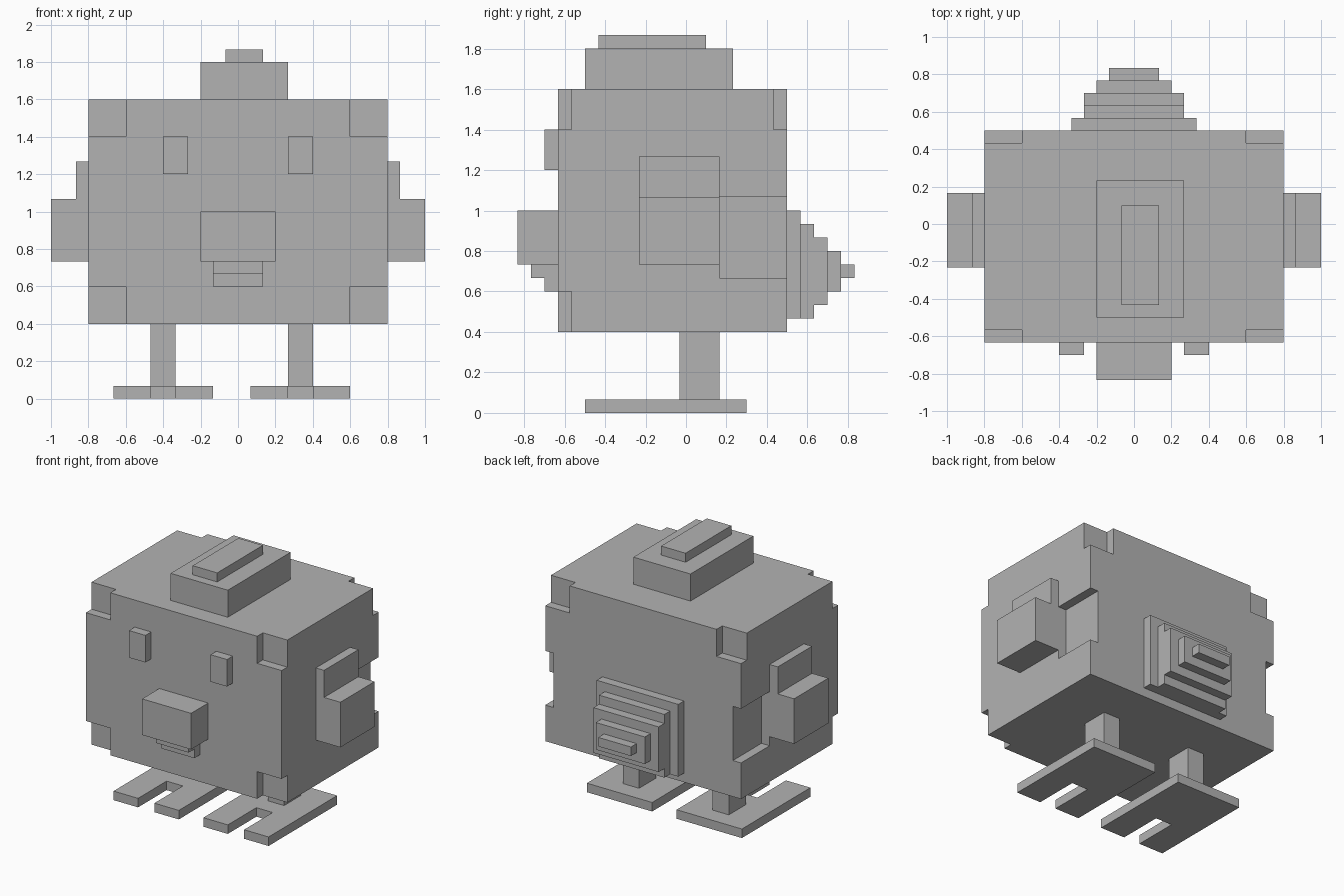
import bpy
import bmesh
from mathutils import Vector

U = 1 / 15  # one block of the voxel grid

cube = bpy.data.objects.get("Cube")
if cube:
    bpy.data.objects.remove(cube, do_unlink=True)

grey = bpy.data.materials.new("plain grey")
grey.use_nodes = True
grey.diffuse_color = (0.45, 0.45, 0.45, 1)
grey.node_tree.nodes["Principled BSDF"].inputs["Base Color"].default_value = grey.diffuse_color


def finish(name, bm):
    bmesh.ops.recalc_face_normals(bm, faces=bm.faces)
    bmesh.ops.scale(bm, vec=(U, U, U), verts=bm.verts)
    mesh = bpy.data.meshes.new(name)
    bm.to_mesh(mesh)
    bm.free()
    mesh.materials.append(grey)
    obj = bpy.data.objects.new(name, mesh)
    bpy.context.collection.objects.link(obj)
    return obj


def add_box(bm, x, y, z):
    """Box between (low, high) pairs, in blocks."""
    verts = bmesh.ops.create_cube(bm, size=1)["verts"]
    low, high = (Vector(p) for p in zip(x, y, z))
    bmesh.ops.scale(bm, vec=high - low, verts=verts)
    bmesh.ops.translate(bm, vec=(low + high) / 2, verts=verts)


def box(name, x, y, z):
    bm = bmesh.new()
    add_box(bm, x, y, z)
    return finish(name, bm)


def span(side, near, far):
    return tuple(sorted((side * near, side * far)))


# Body with notched corners and a shallow recess behind each wing
body = box("body", (-12, 12), (-9.5, 7.5), (6, 24))
cuts = bmesh.new()
for side in (-1, 1):
    corner = span(side, 9, 13)
    add_box(cuts, corner, (-11, -8.5), (21, 25))
    add_box(cuts, corner, (-11, -8.5), (5, 9))
    add_box(cuts, corner, (6.5, 9), (21, 25))
    add_box(cuts, span(side, 11, 13), (2.5, 9), (10, 16))
cutter = finish("body_cutter", cuts)
cutter.hide_render = True
mod = body.modifiers.new("notches", "BOOLEAN")
mod.operation = "DIFFERENCE"
mod.solver = "EXACT"
mod.object = cutter
bpy.context.view_layer.objects.active = body
bpy.ops.object.modifier_apply(modifier=mod.name)
bpy.data.objects.remove(cutter, do_unlink=True)

# Comb
box("comb_base", (-3, 4), (-7.5, 3.5), (24, 27))
box("comb_top", (-1, 2), (-6.5, 1.5), (27, 28))

# Beak and wattle
box("beak", (-3, 3), (-12.5, -9.5), (11, 15))
box("wattle_upper", (-2, 2), (-11.5, -9.5), (10, 11))
box("wattle_lower", (-2, 2), (-10.5, -9.5), (9, 10))

# Stepped tail: half width, bottom, top of each layer going back
for i, (half, bottom, top) in enumerate([(5, 7, 15), (4, 7, 14), (4, 8, 13), (3, 9, 12), (2, 10, 11)]):
    box(f"tail_layer_{i + 1}", (-half, half), (7.5 + i, 8.5 + i), (bottom, top))

for label, side, foot_x in (("left", 1, 5), ("right", -1, -6)):
    # Eye and wing
    box(f"{label}_eye", span(side, 4, 6), (-10.5, -9.5), (18, 21))
    box(f"{label}_wing", span(side, 12, 15), (-3.5, 2.5), (11, 16))
    box(f"{label}_wing_shoulder", span(side, 12, 13), (-3.5, 2.5), (16, 19))

    # Leg and two-toed foot
    box(f"{label}_leg", (foot_x - 1, foot_x + 1), (-0.5, 2.5), (1, 6))
    outline = [(-4, -7.5), (-1, -7.5), (-1, -2.5), (1, -2.5),
               (1, -7.5), (4, -7.5), (4, 4.5), (-4, 4.5)]
    bm = bmesh.new()
    sole = bm.faces.new([bm.verts.new((foot_x + x, y, 0)) for x, y in outline])
    up = bmesh.ops.extrude_face_region(bm, geom=[sole], use_keep_orig=True)["geom"]
    bmesh.ops.translate(bm, vec=(0, 0, 1), verts=[v for v in up if isinstance(v, bmesh.types.BMVert)])
    finish(f"{label}_foot", bm)
